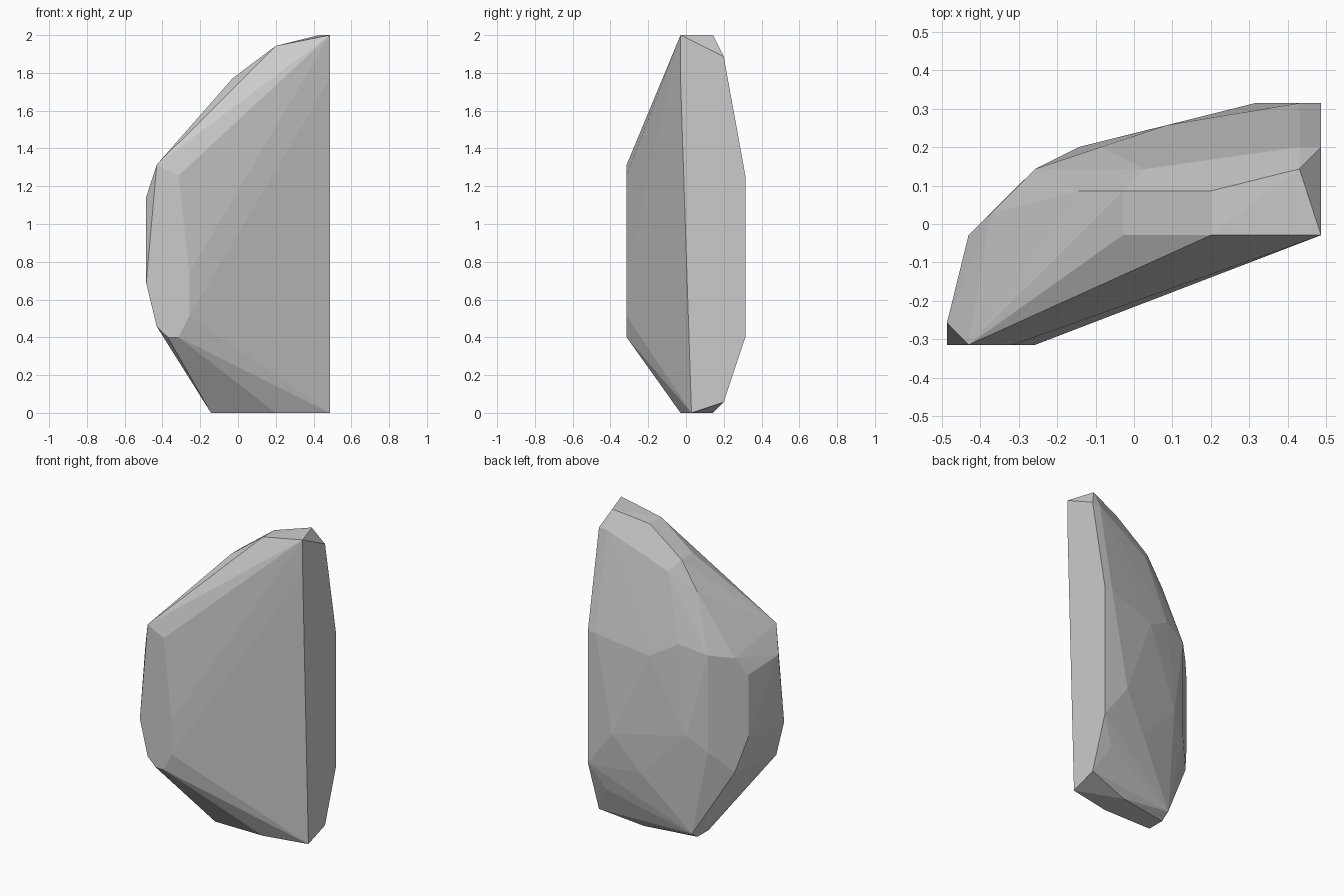
import bpy, bmesh

if "Cube" in bpy.data.objects:
    bpy.data.objects.remove(bpy.data.objects["Cube"])

# flat front facet, outline in x/z
front = [(-.43, 1.314), (-.314, 1.257), (-.257, .743), (-.257, .514), (-.314, .4),
         (-.371, .4), (-.43, .457), (-.486, .686)]
# flat right-hand facet, outline in y/z
side = [(-.029, 2), (.2, 1.886), (.314, 1.257), (.314, .4), (.2, .057), (.029, 0), (-.029, 1.77)]
# flat underside, outline in x/y
base = [(.2, -.029), (-.143, -.029), (-.143, .086), (.2, .143)]
# chipped crest along the top
crest = [(.43, .143, 2), (.2, -.029, 1.943), (.2, .086, 1.943), (-.029, -.029, 1.771),
         (-.029, .086, 1.771), (-.143, .086, 1.59), (.029, .143, 1.70), (.43, .2, 1.886)]
# rounded back and left end: x, y and one or two heights
back = [(-.486, -.257, (1.143,)), (-.43, -.029, (1.086, .686)), (-.371, .029, (1.2, .457)),
        (-.257, .143, (1.23, .6)), (-.086, .2, (1.28,)), (-.143, .2, (.7,)),
        (.086, .257, (1.18,)), (.314, .314, (.63,)), (.43, .314, (1.257,)),
        (.143, .257, (.4,)), (.39, .257, (.23,)), (-.143, .143, (.04,))]

points = [(x, -.314, z) for x, z in front]
points += [(.486, y, z) for y, z in side]
points += [(x, y, 0) for x, y in base]
points += crest
points += [(x, y, z) for x, y, heights in back for z in heights]

# wrap the facets into one flat-shaded convex stone
bm = bmesh.new()
for p in points:
    bm.verts.new(p)
hull = bmesh.ops.convex_hull(bm, input=bm.verts)
loose = [v for v in bm.verts if not v.link_faces]
bmesh.ops.delete(bm, geom=loose, context='VERTS')
bmesh.ops.dissolve_limit(bm, angle_limit=.01, verts=bm.verts, edges=bm.edges)
bmesh.ops.recalc_face_normals(bm, faces=bm.faces)
mesh = bpy.data.meshes.new("faceted_stone")
bm.to_mesh(mesh)
bm.free()
stone = bpy.data.objects.new("faceted_stone", mesh)
bpy.context.collection.objects.link(stone)
